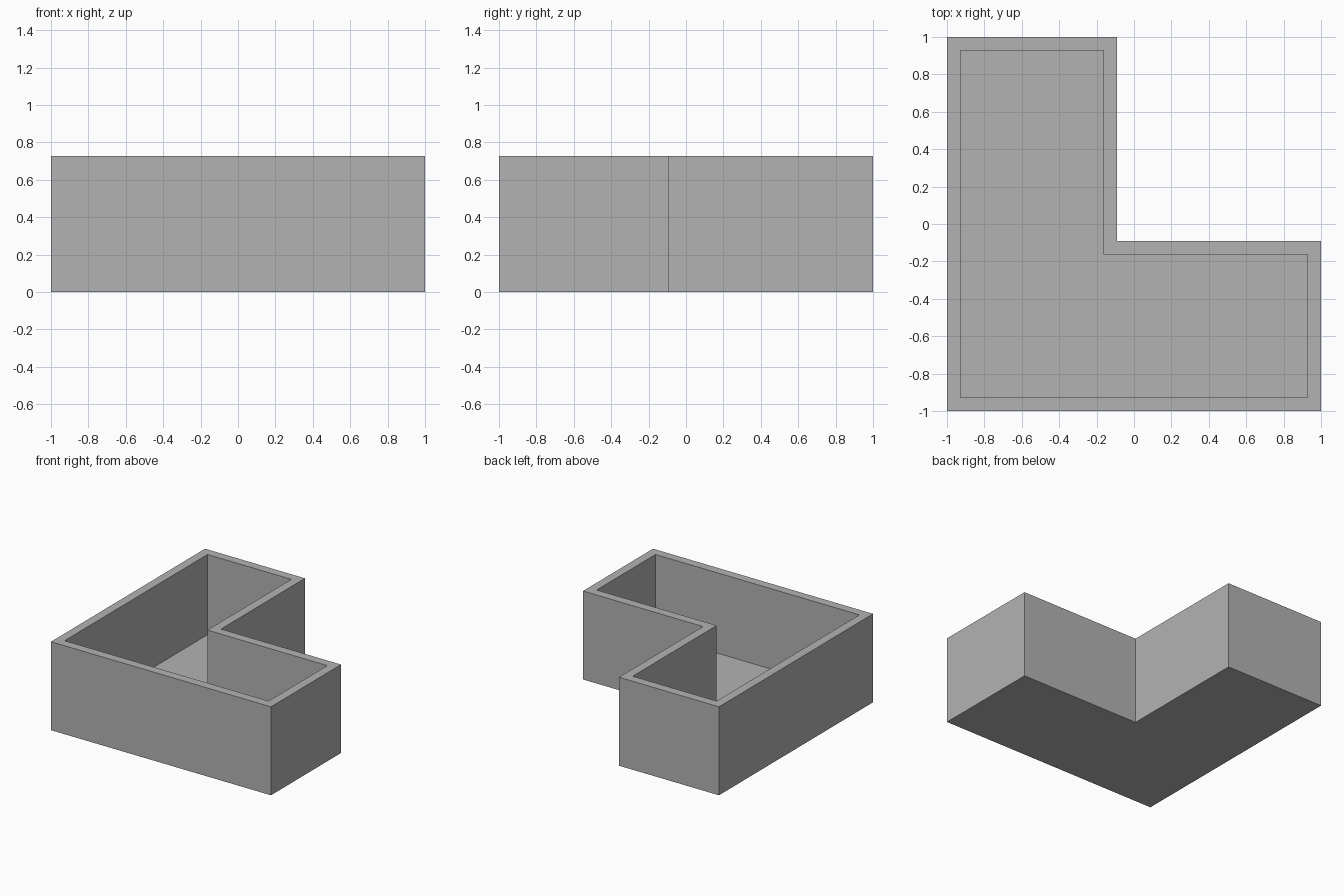
import bpy
import bmesh

cube = bpy.data.objects.get("Cube")
if cube:
    bpy.data.objects.remove(cube, do_unlink=True)

HEIGHT = 0.727
WALL = 0.073
FLOOR = 0.067
ARM = -0.091  # inner limit of both arms


def l_outline(inset):
    low, high, bend = -1 + inset, 1 - inset, ARM - inset
    return [(low, low), (high, low), (high, bend),
            (bend, bend), (bend, high), (low, high)]


# One plain grey for the whole tray
grey = bpy.data.materials.new("grey")
grey.use_nodes = True
colour = (0.45, 0.45, 0.45, 1)
grey.diffuse_color = colour
grey.node_tree.nodes["Principled BSDF"].inputs["Base Color"].default_value = colour

bm = bmesh.new()


def ring(inset, z):
    return [bm.verts.new((x, y, z)) for x, y in l_outline(inset)]


# Rings run up the outside, across the rim and down to the inner floor
rings = [ring(0, 0), ring(0, HEIGHT), ring(WALL, HEIGHT), ring(WALL, FLOOR)]
for a, b in zip(rings, rings[1:]):
    for i in range(len(a)):
        j = (i + 1) % len(a)
        bm.faces.new((a[i], a[j], b[j], b[i]))

# Underside and inner floor
bm.faces.new(reversed(rings[0]))
bm.faces.new(rings[-1])

mesh = bpy.data.meshes.new("l_shaped_tray")
bm.to_mesh(mesh)
bm.free()
mesh.materials.append(grey)
tray = bpy.data.objects.new("l_shaped_tray", mesh)
bpy.context.collection.objects.link(tray)
